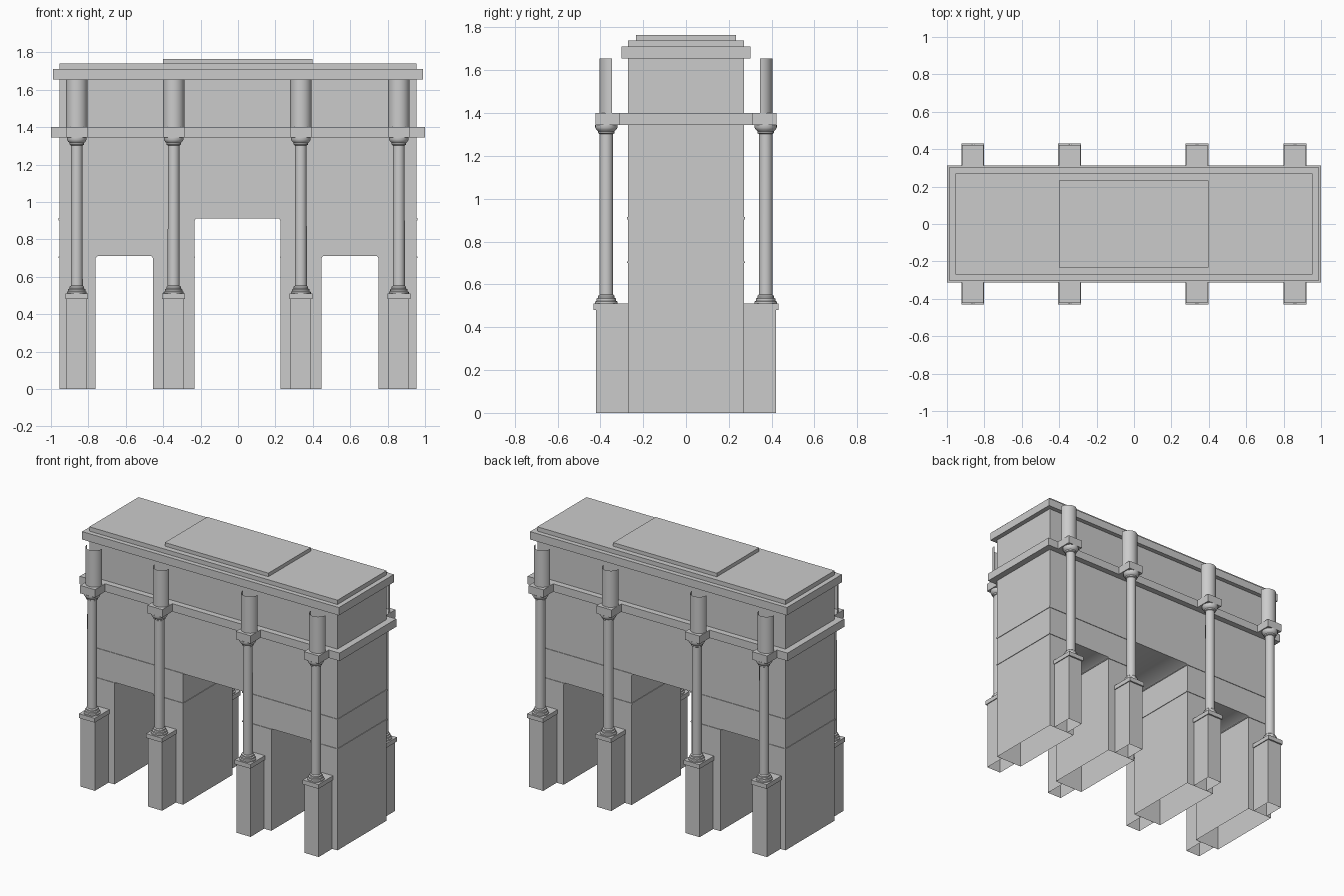
import bpy, bmesh, math

cube = bpy.data.objects.get("Cube")
if cube:
    bpy.data.objects.remove(cube, do_unlink=True)

stone = bpy.data.materials.new("grey_stone")
stone.use_nodes = True
GREY = (0.6, 0.6, 0.6, 1)
stone.diffuse_color = GREY
stone.node_tree.nodes["Principled BSDF"].inputs["Base Color"].default_value = GREY


def finish(name, bm):
    mesh = bpy.data.meshes.new(name)
    bm.to_mesh(mesh)
    bm.free()
    mesh.materials.append(stone)
    obj = bpy.data.objects.new(name, mesh)
    bpy.context.collection.objects.link(obj)
    return obj


def drop_bottom(bm):
    low = [f for f in bm.faces if all(abs(v.co.z) < 1e-4 for v in f.verts)]
    bmesh.ops.delete(bm, geom=low, context='FACES')


def box(name, xs, ys, zs, open_bottom=False):
    bm = bmesh.new()
    bmesh.ops.create_cube(bm, size=1)
    for v in bm.verts:
        for axis, (lo, hi) in enumerate((xs, ys, zs)):
            v.co[axis] = lo if v.co[axis] < 0 else hi
    if open_bottom:
        drop_bottom(bm)
    return finish(name, bm)


def lathe(name, profile, x, y, start=0.0, sweep=math.tau, steps=24):
    """Revolve (radius, height) points into an open-ended surface."""
    bm = bmesh.new()
    rings = []
    for i in range(steps + 1):
        a = start + sweep * i / steps
        rings.append([bm.verts.new((x + r * math.cos(a), y + r * math.sin(a), z))
                      for r, z in profile])
    for a, b in zip(rings, rings[1:]):
        for k in range(len(profile) - 1):
            bm.faces.new((a[k], b[k], b[k + 1], a[k + 1]))
    bmesh.ops.remove_doubles(bm, verts=bm.verts, dist=1e-5)
    obj = finish(name, bm)
    bpy.ops.object.select_all(action='DESELECT')
    obj.select_set(True)
    bpy.context.view_layer.objects.active = obj
    bpy.ops.object.shade_smooth_by_angle(angle=math.radians(35))
    return obj


HALF_X, HALF_Y = 0.955, 0.271
SIDE_TOP, MAIN_TOP, WALL_TOP = 0.71, 0.911, 1.655
# Passages: left edge, right edge, ceiling height
passages = [(-0.762, -0.454, SIDE_TOP), (-0.233, 0.228, MAIN_TOP), (0.446, 0.752, SIDE_TOP)]

# Main wall: one outline with three chamfered passages, pulled through in depth
c = 0.01
outline = [(-HALF_X, 0)]
for x0, x1, top in passages:
    outline += [(x0, 0), (x0, top - c), (x0 + c, top), (x1 - c, top), (x1, top - c), (x1, 0)]
outline += [(HALF_X, 0), (HALF_X, WALL_TOP), (-HALF_X, WALL_TOP)]
bm = bmesh.new()
front = bm.faces.new([bm.verts.new((x, -HALF_Y, z)) for x, z in outline])
pulled = bmesh.ops.extrude_face_region(bm, geom=[front], use_keep_orig=True)
for v in pulled["geom"]:
    if isinstance(v, bmesh.types.BMVert):
        v.co.y = HALF_Y
bmesh.ops.recalc_face_normals(bm, faces=bm.faces)
drop_bottom(bm)
for f in bm.faces:
    f.smooth = f.normal.z < -0.3      # soft shading on the ceilings only
finish("main_wall", bm)

# Thin string courses around the piers
p = 0.004
band_y = (-HALF_Y - p, HALF_Y + p)
edges = [-HALF_X] + [x for a, b, _ in passages for x in (a, b)] + [HALF_X]
for i in range(0, len(edges), 2):
    box("lower_band", (edges[i] - p, edges[i + 1] + p), band_y, (0.699, 0.708))
for a, b in ((edges[0], edges[3]), (edges[4], edges[7])):
    box("upper_band", (a - p, b + p), band_y, (0.902, 0.914))

# Entablature, cornice and stepped roof
box("entablature", (-1, 1), (-0.312, 0.312), (1.345, 1.40))
box("cornice", (-0.988, 0.988), (-0.302, 0.302), (1.655, 1.71))
box("roof_step", (-HALF_X, HALF_X), (-0.27, 0.27), (1.71, 1.74))
box("roof_slab", (-0.40, 0.397), (-0.233, 0.233), (1.74, 1.765))

# Shaft with stepped rings at its foot and head
column = [(0.053, 0.51), (0.053, 0.519), (0.046, 0.523), (0.046, 0.533), (0.039, 0.537),
          (0.039, 0.546), (0.032, 0.552), (0.031, 1.302), (0.038, 1.306), (0.038, 1.315),
          (0.046, 1.322), (0.052, 1.332), (0.052, 1.345)]

# Four column bays on the front, repeated on the back
for side, sign in (("front", -1), ("back", 1)):
    for x in (-0.862, -0.344, 0.336, 0.86):
        def depth(inner, outer):
            return sorted((sign * inner, sign * outer))
        box(side + "_pedestal", (x - 0.055, x + 0.055), depth(HALF_Y, 0.42), (0, 0.48), True)
        box(side + "_pedestal_cap", (x - 0.061, x + 0.061), depth(HALF_Y, 0.431), (0.48, 0.51))
        lathe(side + "_column", column, x, sign * 0.372)
        box(side + "_entablature_block", (x - 0.057, x + 0.057), depth(0.30, 0.422), (1.345, 1.40))
        lathe(side + "_attic_half_column", [(0.057, 1.40), (0.057, 1.655)], x, sign * 0.346,
              start=math.pi if sign < 0 else 0.0, sweep=math.pi, steps=16)
